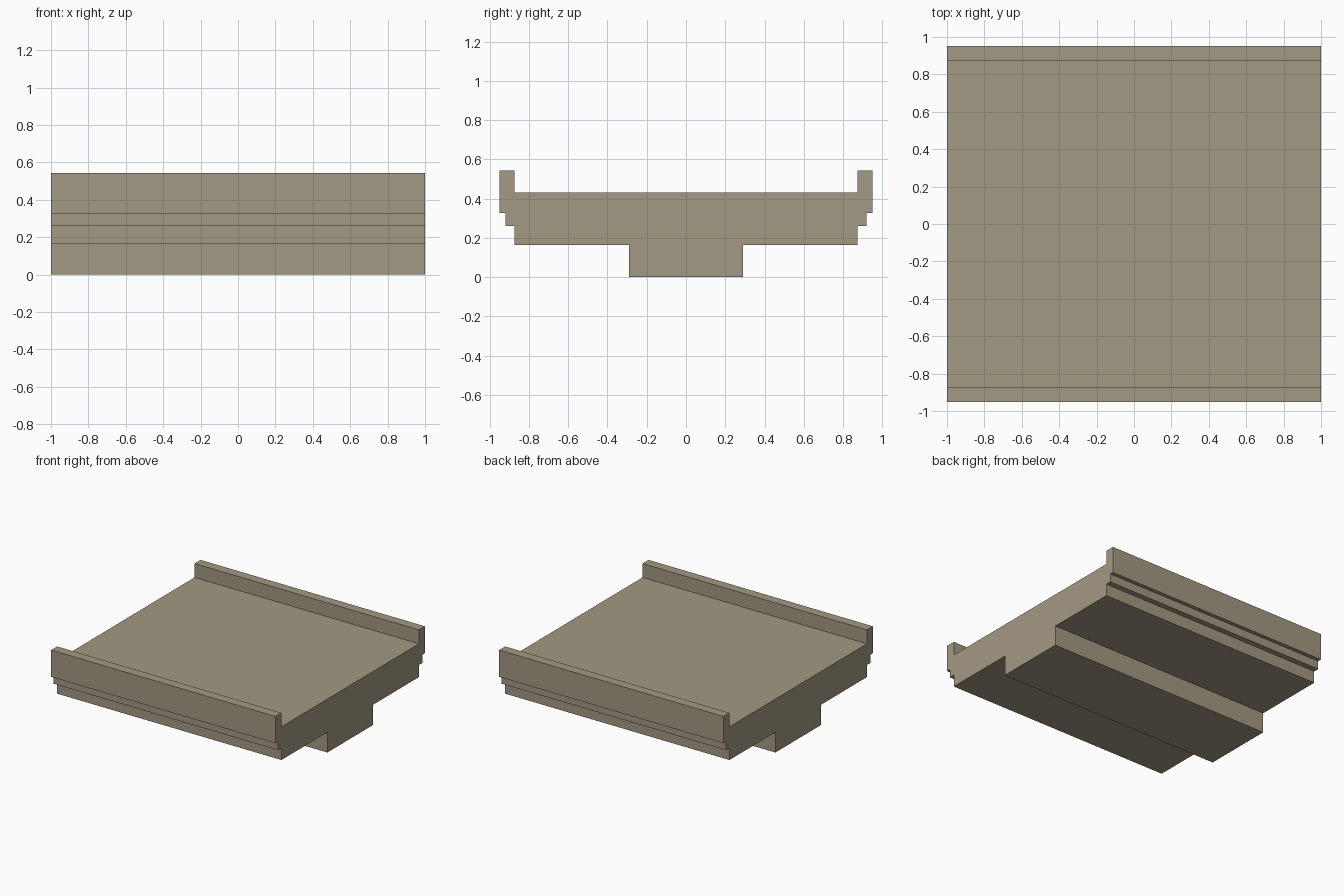
import bpy
import bmesh

if "Cube" in bpy.data.objects:
    bpy.data.objects.remove(bpy.data.objects["Cube"])

# Single stone colour
stone = bpy.data.materials.new("warm_grey_stone")
stone.diffuse_color = (0.371, 0.319, 0.227, 1.0)
stone.use_nodes = True
stone.node_tree.nodes["Principled BSDF"].inputs["Base Color"].default_value = stone.diffuse_color

# Half cross-section (y, z), from deck edge down to the central beam
half = [(0.875, 0.431), (0.875, 0.543), (0.951, 0.543), (0.951, 0.327),
        (0.92, 0.327), (0.92, 0.26), (0.875, 0.26), (0.875, 0.163),
        (0.29, 0.163), (0.29, 0.0)]
profile = half + [(-y, z) for y, z in reversed(half)]

# Bridge deck: the mirrored section extruded along x
bm = bmesh.new()
section = bm.faces.new([bm.verts.new((-1, y, z)) for y, z in profile])
result = bmesh.ops.extrude_face_region(bm, geom=[section], use_keep_orig=True)
moved = [g for g in result["geom"] if isinstance(g, bmesh.types.BMVert)]
bmesh.ops.translate(bm, verts=moved, vec=(2, 0, 0))
bmesh.ops.recalc_face_normals(bm, faces=bm.faces)

mesh = bpy.data.meshes.new("bridge_deck")
bm.to_mesh(mesh)
bm.free()
mesh.materials.append(stone)
deck = bpy.data.objects.new("bridge_deck", mesh)
bpy.context.collection.objects.link(deck)
